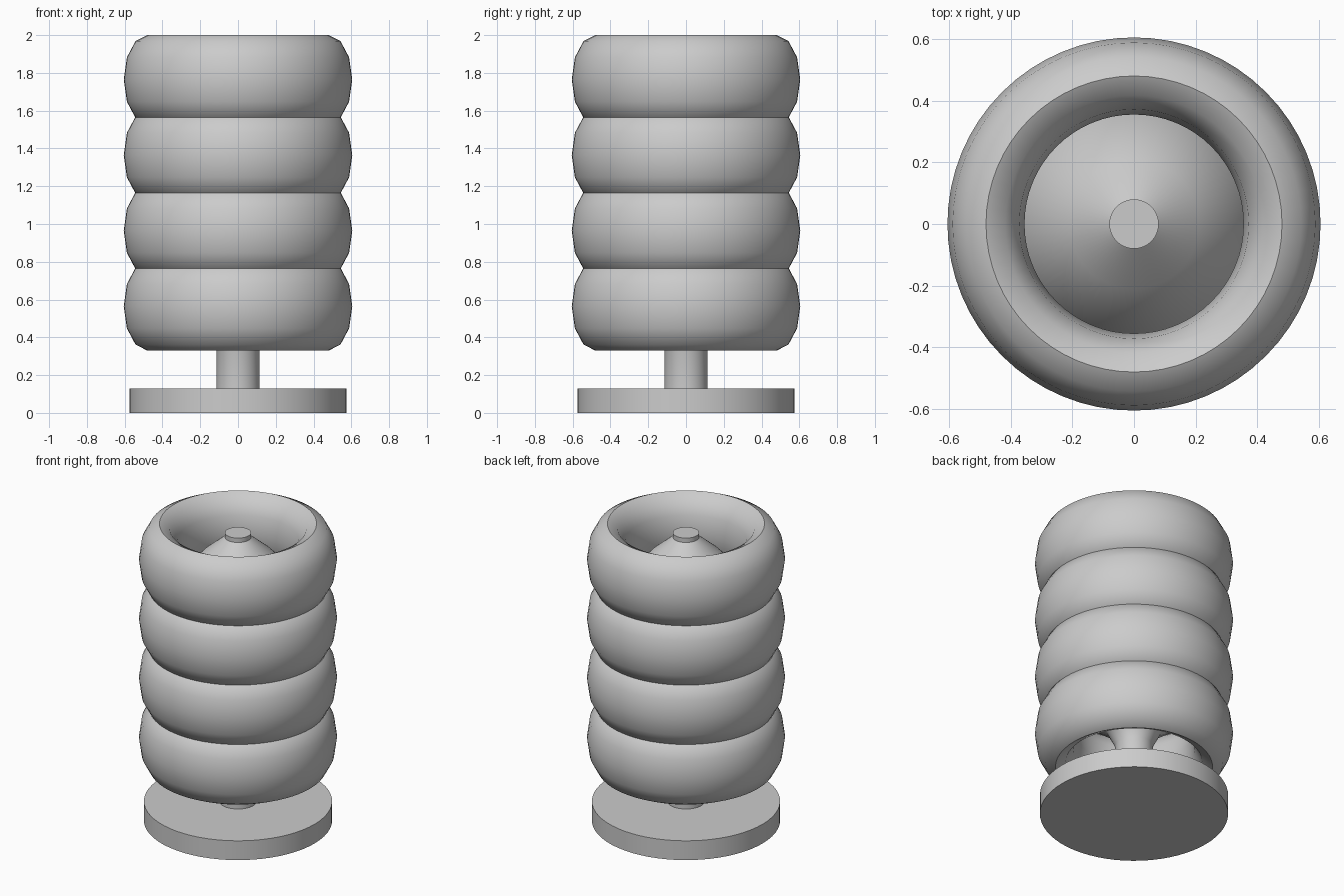
import bpy
from math import cos, sin, pi

if "Cube" in bpy.data.objects:
    bpy.data.objects.remove(bpy.data.objects["Cube"])


def lathe(name, profile, segs=64, closed=False):
    """Revolve (radius, z) points around z; open profiles get capped ends."""
    n = len(profile)
    verts = [(r * cos(2 * pi * i / segs), r * sin(2 * pi * i / segs), z)
             for i in range(segs) for r, z in profile]
    faces = []
    for i in range(segs):
        a, b = i * n, (i + 1) % segs * n
        for k in range(n if closed else n - 1):
            m = (k + 1) % n
            faces.append((a + k, b + k, b + m, a + m))
    if not closed:
        faces.append(tuple(i * n for i in reversed(range(segs))))
        faces.append(tuple(i * n + n - 1 for i in range(segs)))
    mesh = bpy.data.meshes.new(name)
    mesh.from_pydata(verts, [], faces)
    obj = bpy.data.objects.new(name, mesh)
    bpy.context.collection.objects.link(obj)
    bpy.context.view_layer.objects.active = obj
    bpy.ops.object.select_all(action='DESELECT')
    obj.select_set(True)
    bpy.ops.object.shade_smooth_by_angle(angle=pi / 4)
    return obj


# Round foot
lathe("base_plate", [(0.575, 0), (0.575, 0.13)])

# Central post flaring into the hub inside the stack
lathe("post_and_hub", [(0.115, 0.13), (0.115, 0.48), (0.17, 0.59), (0.40, 0.76),
                       (0.40, 1.60), (0.21, 1.80), (0.08, 1.91), (0.08, 1.94)])

# Four stacked padded rings, slightly overlapping
for i, z in enumerate((0.565, 0.965, 1.365, 1.765)):
    ring = [(0.48 + 0.125 * cos(k * pi / 6), z + 0.235 * sin(k * pi / 6))
            for k in range(12)]
    lathe(f"ring_{i + 1}", ring, closed=True)
